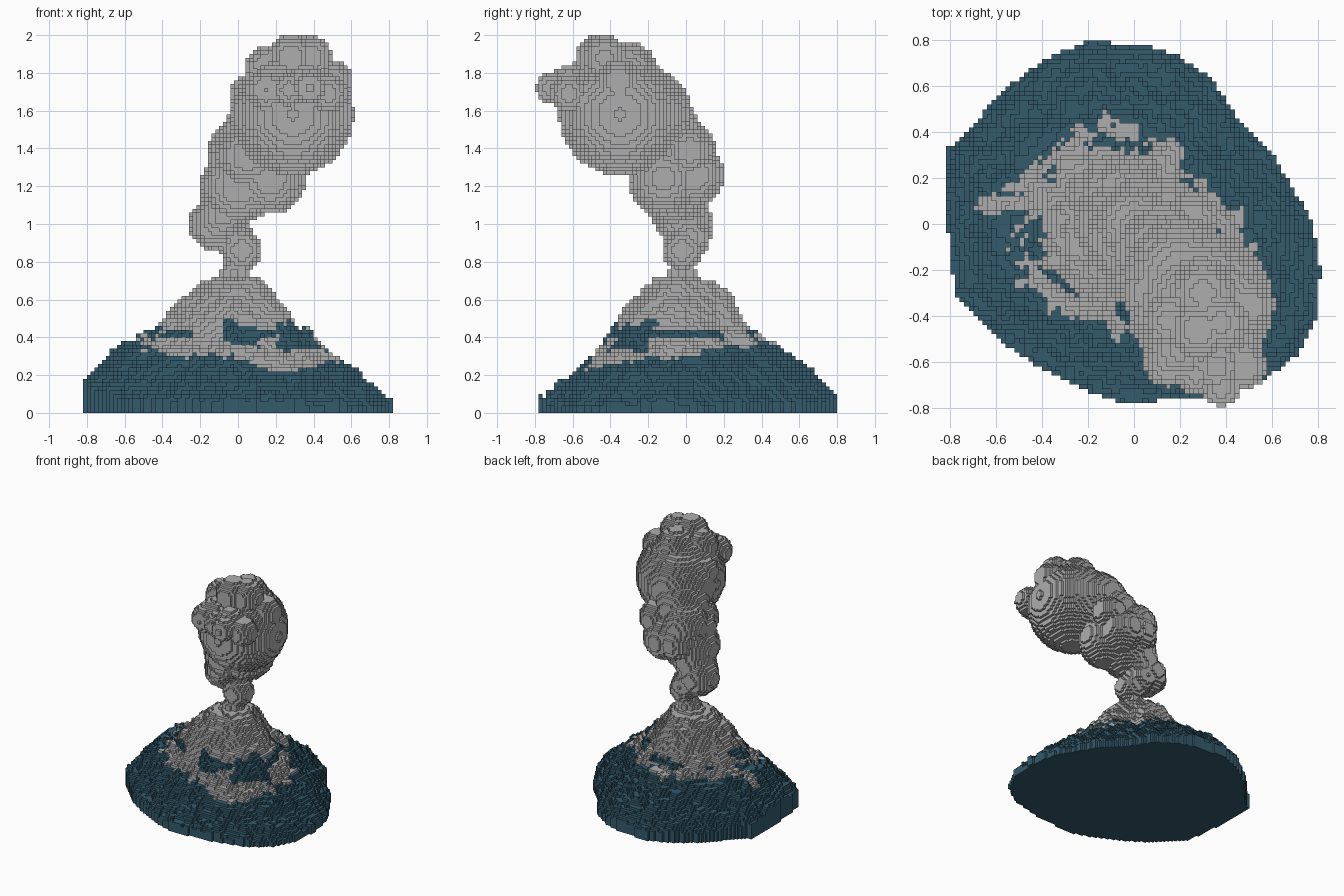
import bpy, math
from mathutils import Vector, noise

if "Cube" in bpy.data.objects:
    bpy.data.objects.remove(bpy.data.objects["Cube"], do_unlink=True)

V = 0.02                      # block size
PEAK = Vector((-0.03, -0.02))  # mountain axis


def material(name, rgb):
    m = bpy.data.materials.new(name)
    m.use_nodes = True
    m.diffuse_color = (*rgb, 1)
    m.node_tree.nodes["Principled BSDF"].inputs["Base Color"].default_value = (*rgb, 1)
    return m


ROCK = material("blue_rock", (0.034, 0.103, 0.148))
ASH = material("grey_ash", (0.42, 0.42, 0.42))

# Corner offsets of each outward block face, keyed by direction
SIDES = {
    (1, 0, 0): ((1, 0, 0), (1, 1, 0), (1, 1, 1), (1, 0, 1)),
    (-1, 0, 0): ((0, 0, 0), (0, 0, 1), (0, 1, 1), (0, 1, 0)),
    (0, 1, 0): ((0, 1, 0), (0, 1, 1), (1, 1, 1), (1, 1, 0)),
    (0, -1, 0): ((0, 0, 0), (1, 0, 0), (1, 0, 1), (0, 0, 1)),
    (0, 0, 1): ((0, 0, 1), (1, 0, 1), (1, 1, 1), (0, 1, 1)),
    (0, 0, -1): ((0, 0, 0), (0, 1, 0), (1, 1, 0), (1, 0, 0)),
}


def block_object(name, cells, mats, pick=lambda c: 0):
    """Skin a set of integer cells with only their exposed faces."""
    index, faces, slots = {}, [], []
    for c in sorted(cells):
        slot = None
        for d, corners in SIDES.items():
            if (c[0] + d[0], c[1] + d[1], c[2] + d[2]) in cells:
                continue
            if slot is None:
                slot = pick(c)
            faces.append([index.setdefault((c[0] + k[0], c[1] + k[1], c[2] + k[2]), len(index))
                          for k in corners])
            slots.append(slot)
    me = bpy.data.meshes.new(name)
    me.from_pydata([(x * V, y * V, z * V) for x, y, z in index], [], faces)
    for m in mats:
        me.materials.append(m)
    me.polygons.foreach_set("material_index", slots)
    me.update()
    ob = bpy.data.objects.new(name, me)
    bpy.context.collection.objects.link(ob)


def centre(c):
    return Vector(((c[0] + 0.5) * V, (c[1] + 0.5) * V, (c[2] + 0.5) * V))


def lerp_table(table, t):
    t = max(0.0, min(t, len(table) - 1.0))
    i = min(int(t), len(table) - 2)
    return table[i] + (table[i + 1] - table[i]) * (t - i)


def around(table, deg):
    """Sample a table spread evenly over a full turn."""
    return lerp_table(table + table[:1], (deg % 360) / 360 * len(table))


# ---- Mountain: footprint outline plus a slope profile for each compass direction
OUTLINE = [(0.78, 0.0), (0.74, 0.08), (0.6, 0.31), (0.46, 0.45), (0.33, 0.64), (0.2, 0.73),
           (0.08, 0.77), (-0.2, 0.8), (-0.4, 0.71), (-0.6, 0.56), (-0.7, 0.42), (-0.815, 0.33),
           (-0.815, 0.0), (-0.78, -0.3), (-0.6, -0.5), (-0.4, -0.63), (-0.2, -0.73),
           (-0.04, -0.785), (0.3, -0.75), (0.57, -0.68), (0.71, -0.57), (0.79, -0.42), (0.815, -0.2)]
SLOPES = [  # E, NE, N, NW, W, SW, S, SE; from the peak outwards
    [.72, .72, .70, .58, .46, .40, .33, .27, .21, .13, .05],
    [.72, .72, .69, .60, .47, .40, .34, .27, .20, .13, .06],
    [.72, .72, .70, .64, .47, .41, .36, .29, .23, .17, .08],
    [.72, .72, .69, .62, .51, .43, .37, .31, .25, .17, .08],
    [.72, .72, .69, .63, .55, .47, .41, .38, .34, .25, .17],
    [.72, .72, .69, .62, .54, .43, .34, .27, .20, .13, .06],
    [.72, .72, .70, .64, .55, .42, .31, .23, .17, .12, .07],
    [.72, .72, .69, .60, .49, .40, .31, .24, .18, .12, .05]]


def outline_radius(ang):
    d = Vector((math.cos(ang), math.sin(ang)))
    for a, b in zip(OUTLINE, OUTLINE[1:] + OUTLINE[:1]):
        a, b = Vector(a) - PEAK, Vector(b) - PEAK
        e = b - a
        den = d.x * e.y - d.y * e.x
        if abs(den) > 1e-9:
            r = (a.x * e.y - a.y * e.x) / den
            s = (a.x * d.y - a.y * d.x) / den
            if r > 0 and -1e-6 <= s <= 1 + 1e-6:
                return r
    return 0.78


def ground(x, y):
    p = Vector((x, y)) - PEAK
    ang = math.atan2(p.y, p.x)
    t = p.length / outline_radius(ang)
    if t > 1:
        return 0
    h = around([lerp_table(s, t * 10) for s in SLOPES], math.degrees(ang))
    rough = 0.035 * noise.noise((x * 9, y * 9, 3)) + 0.035 * noise.noise((x * 20, y * 20, 7))
    return max(0.04, min(h + rough * min(1, t * 3), 0.73))


mountain = set()
for i in range(-42, 42):
    for j in range(-42, 42):
        h = ground((i + 0.5) * V, (j + 0.5) * V)
        mountain.update((i, j, k) for k in range(round(h / V)))

# Height of the ash edge every 30 degrees, starting from east
ASH_LINE = [.30, .34, .36, .36, .36, .36, .39, .32, .30, .29, .22, .27]


def ash_or_rock(c):
    p = centre(c)
    q = p.xy - PEAK
    deg = math.degrees(math.atan2(q.y, q.x)) % 360
    n = noise.noise(p * 11)
    fine = noise.noise(p * 24 + Vector((5, 1, 2)))
    line = around(ASH_LINE, deg)
    # narrow spur running down the west flank
    if abs(p.y - 0.09 - 0.02 * n) < 0.04 and -0.69 < p.x < -0.4 and p.z > 0.28:
        return 1
    if p.z < line + 0.03 * n + 0.015 * fine:
        return 0
    # bare hollows facing south-east, split by a thin ash rib
    if (262 < deg < 338 and abs(deg - 298 - 12 * n) > 5
            and (0.36 if deg < 298 else 0.33) + 0.03 * n < p.z < 0.48 + 0.04 * n):
        return 0
    # broken thin ring of bare rock elsewhere
    if (abs(p.z - max(line + 0.06, 0.42) - 0.02 * n) < 0.022
            and noise.noise(p * 5 + Vector((9, 4, 0))) > -0.08):
        return 0
    return 1


block_object("mountain", mountain, [ROCK, ASH], ash_or_rock)

# ---- Smoke plume: puffs as (x, y, z, radius)
PUFFS = {
    "smoke_neck": [(-0.02, -0.02, .74, .075), (.02, -.02, .86, .105), (-.03, .02, .93, .11),
                   (-.12, .0, 1.0, .14), (-.08, -.05, 1.05, .13)],
    "smoke_column": [(-.06, -.02, 1.1, .14), (0, -.07, 1.2, .2), (.02, .06, 1.27, .14),
                     (.17, -.12, 1.24, .19), (.15, .04, 1.26, .16), (.25, .02, 1.39, .12),
                     (-.06, -.1, 1.35, .105), (0, 0, 1.38, .16), (.05, -.18, 1.36, .17),
                     (.12, -.12, 1.48, .2), (.2, -.22, 1.58, .25)],
    "smoke_head": [(.29, -.35, 1.58, .322), (.05, -.3, 1.69, .1), (.38, -.71, 1.72, .085),
                   (.36, -.62, 1.74, .1), (.27, -.65, 1.71, .09), (.15, -.6, 1.71, .11),
                   (.48, -.62, 1.69, .1), (.28, -.46, 1.88, .125), (.38, -.43, 1.88, .12),
                   (.3, -.3, 1.81, .15), (.15, -.42, 1.83, .11), (.5, -.36, 1.76, .11),
                   (.2, -.55, 1.74, .12)],
}
taken = set()
for name, puffs in PUFFS.items():
    cells = set()
    for x, y, z, r in puffs:
        o = Vector((x, y, z))
        lo = [math.floor((v - r) / V) for v in o]
        n = math.ceil(2 * r / V) + 2
        for a in range(n):
            for b in range(n):
                for k in range(n):
                    c = (lo[0] + a, lo[1] + b, lo[2] + k)
                    if c[2] < 100 and (centre(c) - o).length < r:
                        cells.add(c)
    cells -= taken
    taken |= cells
    block_object(name, cells, [ASH])
